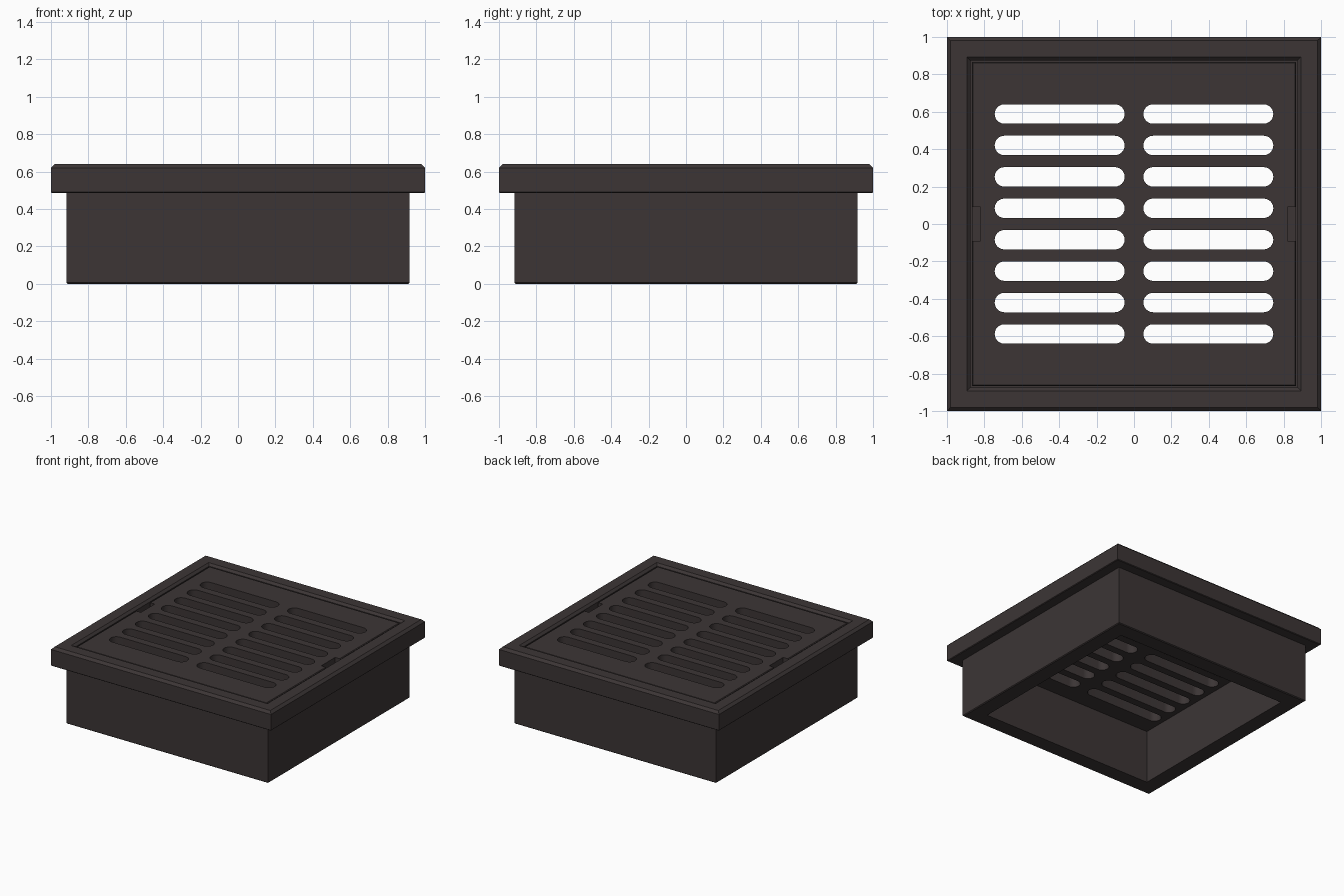
import bpy, bmesh
from math import pi, cos, sin

cube = bpy.data.objects.get("Cube")
if cube:
    bpy.data.objects.remove(cube, do_unlink=True)

# Single dark finish
iron = bpy.data.materials.new("dark_iron")
iron.use_nodes = True
colour = (0.045, 0.036, 0.036, 1)
iron.diffuse_color = colour
bsdf = iron.node_tree.nodes["Principled BSDF"]
bsdf.inputs["Base Color"].default_value = colour
bsdf.inputs["Roughness"].default_value = 0.6


def finish(name, bm):
    bmesh.ops.recalc_face_normals(bm, faces=bm.faces)
    mesh = bpy.data.meshes.new(name)
    bm.to_mesh(mesh)
    bm.free()
    mesh.materials.append(iron)
    obj = bpy.data.objects.new(name, mesh)
    bpy.context.collection.objects.link(obj)
    return obj


def square_sweep(bm, profile, closed):
    """Sweep (half width, height) points round a square."""
    rings = [[bm.verts.new((sx * h, sy * h, z))
              for sx, sy in ((-1, -1), (1, -1), (1, 1), (-1, 1))]
             for h, z in profile]
    pairs = list(zip(rings, rings[1:]))
    if closed:
        pairs.append((rings[-1], rings[0]))
    else:
        bm.faces.new(rings[0])
        bm.faces.new(rings[-1])
    for a, b in pairs:
        for i in range(4):
            j = (i + 1) % 4
            bm.faces.new((a[i], a[j], b[j], b[i]))


def prism(bm, outline, z0, z1):
    """Extrude a plan outline between two heights."""
    low = [bm.verts.new((x, y, z0)) for x, y in outline]
    high = [bm.verts.new((x, y, z1)) for x, y in outline]
    bm.faces.new(low)
    bm.faces.new(high)
    for i in range(len(low)):
        j = (i + 1) % len(low)
        bm.faces.new((low[i], low[j], high[j], high[i]))


LEDGE, LID_TOP, TOP = 0.44, 0.625, 0.64

# Hollow body, flange and recessed ledge
bm = bmesh.new()
square_sweep(bm, [(0.785, 0), (0.91, 0), (0.917, 0.006), (0.917, 0.485),
                  (0.995, 0.485), (1, 0.49), (1, 0.62), (0.98, TOP),
                  (0.892, TOP), (0.874, 0.622), (0.874, LEDGE),
                  (0.785, LEDGE)], closed=True)
finish("drain_frame", bm)

# Lid with a softened top edge
bm = bmesh.new()
square_sweep(bm, [(0.865, LEDGE), (0.865, LID_TOP - 0.005),
                  (0.86, LID_TOP)], closed=False)
lid = finish("grate_lid", bm)

# Two columns of round-ended slots and two finger notches
bm = bmesh.new()
radius, near, far, steps = 0.052, 0.05, 0.745, 12
for side in (-1, 1):
    mid, reach = side * (near + far) / 2, (far - near) / 2 - radius
    for row in range(8):
        y = (row - 3.5) * 0.168
        outline = []
        for end, start in ((1, -pi / 2), (-1, pi / 2)):
            for k in range(steps + 1):
                a = start + pi * k / steps
                outline.append((mid + end * reach + radius * cos(a),
                                y + radius * sin(a)))
        prism(bm, outline, LEDGE - 0.1, TOP + 0.1)
    x0, x1 = side * 0.82, side * 0.9
    prism(bm, [(x0, -0.09), (x1, -0.09), (x1, 0.09), (x0, 0.09)],
          LID_TOP - 0.06, TOP + 0.1)
cutter = finish("slot_cutter", bm)
cutter.hide_render = True

# Cut the lid, then discard the cutter
cut = lid.modifiers.new("slots", "BOOLEAN")
cut.operation = "DIFFERENCE"
cut.solver = "EXACT"
cut.object = cutter
bpy.context.view_layer.update()
graph = bpy.context.evaluated_depsgraph_get()
result = bpy.data.meshes.new_from_object(lid.evaluated_get(graph))
lid.modifiers.clear()
lid.data = result
bpy.data.objects.remove(cutter, do_unlink=True)

# Smooth the slot ends while keeping crisp edges
bpy.ops.object.select_all(action="DESELECT")
lid.select_set(True)
bpy.context.view_layer.objects.active = lid
bpy.ops.object.shade_smooth_by_angle(angle=pi / 6)
